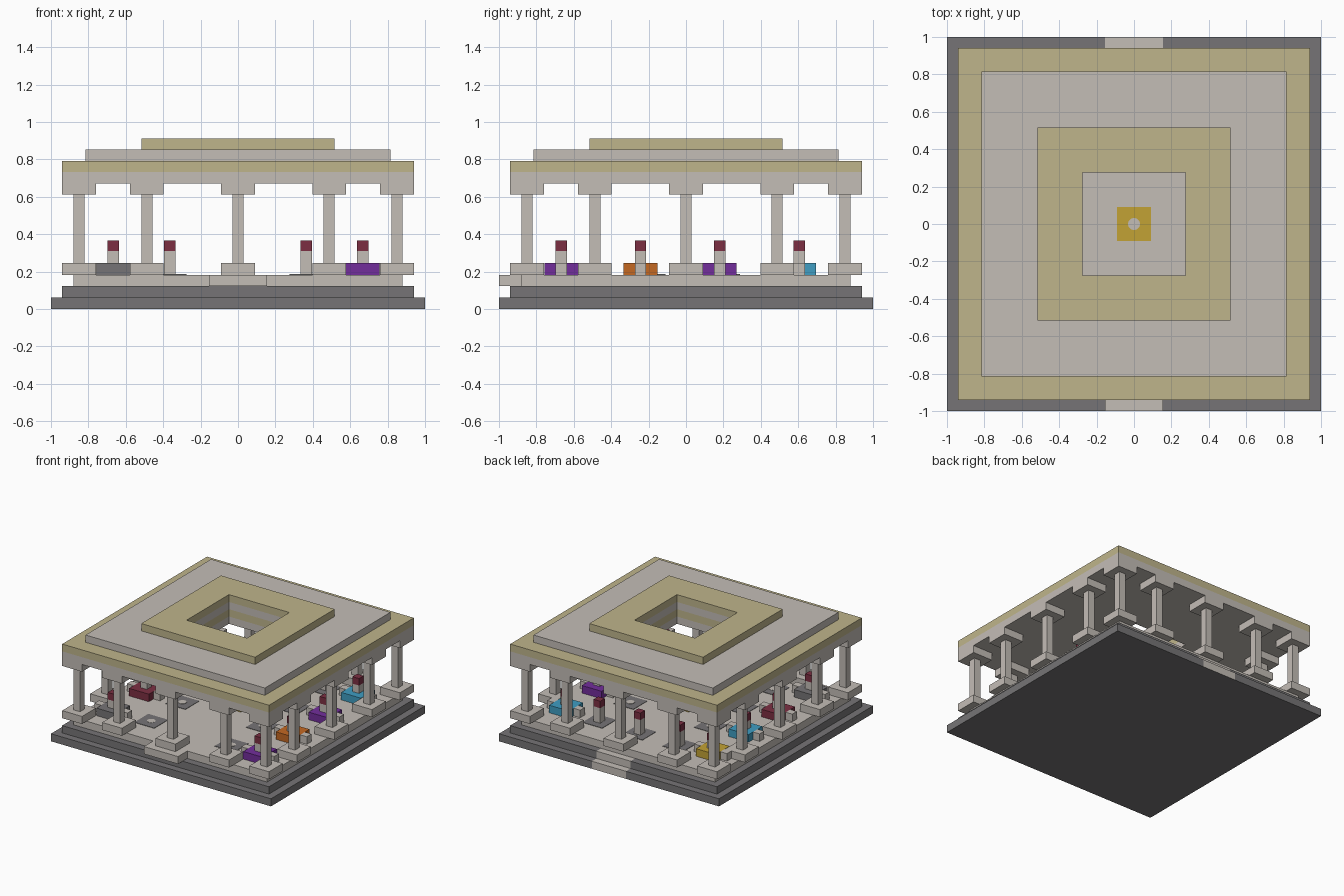
import bpy, bmesh
from mathutils import Matrix, Vector

cube = bpy.data.objects.get("Cube")
if cube:
    bpy.data.objects.remove(cube, do_unlink=True)


def material(name, rgb):
    m = bpy.data.materials.new(name)
    m.use_nodes = True
    m.diffuse_color = (*rgb, 1)
    m.node_tree.nodes["Principled BSDF"].inputs["Base Color"].default_value = (*rgb, 1)
    return m


STONE = material("pale stone", (0.55, 0.51, 0.47))
TAN = material("sand stone", (0.52, 0.46, 0.26))
DARK = material("dark grey", (0.18, 0.175, 0.18))
GOLD = material("gold", (0.54, 0.36, 0.035))
PURPLE = material("purple", (0.17, 0.027, 0.33))
ORANGE = material("orange", (0.55, 0.14, 0.016))
BLUE = material("blue", (0.05, 0.34, 0.54))
WINE = material("wine red", (0.2, 0.028, 0.055))


def finish(name, bm, *mats):
    bmesh.ops.recalc_face_normals(bm, faces=bm.faces)
    mesh = bpy.data.meshes.new(name)
    bm.to_mesh(mesh)
    bm.free()
    for m in mats:
        mesh.materials.append(m)
    obj = bpy.data.objects.new(name, mesh)
    bpy.context.collection.objects.link(obj)
    return obj


def add_box(bm, x, y, z0, z1, hx, hy):
    mat = Matrix.Translation((x, y, (z0 + z1) / 2)) @ Matrix.Diagonal((2 * hx, 2 * hy, z1 - z0, 1))
    bmesh.ops.create_cube(bm, size=1, matrix=mat)


def box(name, mat, x, y, z0, z1, hx, hy):
    bm = bmesh.new()
    add_box(bm, x, y, z0, z1, hx, hy)
    return finish(name, bm, mat)


def base_step(name, half, z0, z1):
    """Dark step whose back has a pale stair strip cut into its faces."""
    bm = bmesh.new()
    add_box(bm, 0, 0, z0, z1, half, half)
    for co, no in (((-S, 0, 0), (1, 0, 0)), ((S, 0, 0), (1, 0, 0)), ((0, 0.88, 0), (0, 1, 0))):
        geom = bm.verts[:] + bm.edges[:] + bm.faces[:]
        bmesh.ops.bisect_plane(bm, geom=geom, plane_co=co, plane_no=no)
    bm.normal_update()
    for f in bm.faces:
        c = f.calc_center_median()
        f.material_index = int(abs(c.x) < S and c.y > 0.88 and f.normal.z > -0.5)
    finish(name, bm, DARK, STONE)


def ring_slab(name, mat, half, hole, z0, z1):
    """Square slab with a square opening."""
    bm = bmesh.new()
    loops = [[bm.verts.new((sx * r, sy * r, z)) for sx, sy in ((-1, -1), (1, -1), (1, 1), (-1, 1))]
             for r, z in ((half, z0), (half, z1), (hole, z1), (hole, z0))]
    for a in range(4):
        p, q = loops[a], loops[(a + 1) % 4]
        for i in range(4):
            j = (i + 1) % 4
            bm.faces.new((p[i], p[j], q[j], q[i]))
    finish(name, bm, mat)


def tile(name, mat, x, y):
    """Thin floor tile with a pale round centre."""
    box(name, mat, x, y, F, F + 0.003, 0.09, 0.09)
    bm = bmesh.new()
    bmesh.ops.create_cone(bm, cap_ends=True, segments=12, radius1=0.033, radius2=0.033, depth=0.005,
                          matrix=Matrix.Translation((x, y, F + 0.0025)))
    finish(name + "_centre", bm, STONE)


def figure(name, x, y, foot):
    box(name + "_body", STONE, x, y, foot, 0.31, 0.03, 0.03)
    box(name + "_head", WINE, x, y, 0.31, 0.367, 0.03, 0.03)


S = 0.155   # stair half width
F = 0.183   # floor height
T = 0.245   # top of plinths and stalls

# Stepped base, floor and front landing
base_step("lower_step", 1.0, 0, 0.062)
base_step("upper_step", 0.94, 0.062, 0.122)
box("floor", STONE, 0, 0, 0.122, F, 0.88, 0.88)
box("front_landing", STONE, 0, -0.94, 0.122, F, S, 0.06)

# Colonnade around the edge
spots = (-0.85, -0.487, 0, 0.487, 0.85)
for i, x in enumerate(spots):
    for j, y in enumerate(spots):
        if i in (0, 4) or j in (0, 4):
            bm = bmesh.new()
            add_box(bm, x, y, F, T, 0.09, 0.09)
            add_box(bm, x, y, T, 0.612, 0.03, 0.03)
            add_box(bm, x, y, 0.612, 0.672, 0.09, 0.09)
            finish(f"column_{i}_{j}", bm, STONE)

# Layered roof with a central opening
H = 0.275
ring_slab("roof_beam", STONE, 0.94, H, 0.672, 0.732)
ring_slab("roof_cornice", TAN, 0.94, H, 0.732, 0.792)
ring_slab("roof_middle", STONE, 0.815, H, 0.792, 0.852)
ring_slab("roof_top", TAN, 0.517, H, 0.852, 0.912)

# Stalls down both sides, each with a keeper and a small block on either side
stalls = {-1: (DARK, WINE, BLUE, GOLD), 1: (PURPLE, ORANGE, PURPLE, BLUE)}
for side, mats in stalls.items():
    for k, mat in enumerate(mats):
        x, y = side * 0.667, -0.667 + 0.424 * k
        label = f"{'left' if side > 0 else 'right'}_stall_{k}"
        box(label, mat, x, y, F, T, 0.09, 0.09)
        for d in (-1, 1):
            box(f"{label}_block_{d}", STONE, x + d * 0.12, y, F, T, 0.03, 0.03)
        figure(label + "_keeper", x, y, T)

# Figures along the back
for k in (-1, 0, 1):
    figure(f"back_figure_{k + 1}", k * 0.365, 0.605, F)

# Floor tiles
tile("centre_tile", GOLD, 0, 0)
for k, y in enumerate((-0.605, -0.2, 0.2, 0.605)):
    for side in (-1, 1):
        tile(f"floor_tile_{k}_{side}", DARK, side * 0.365, y)
tile("back_tile", DARK, 0, 0.605)
